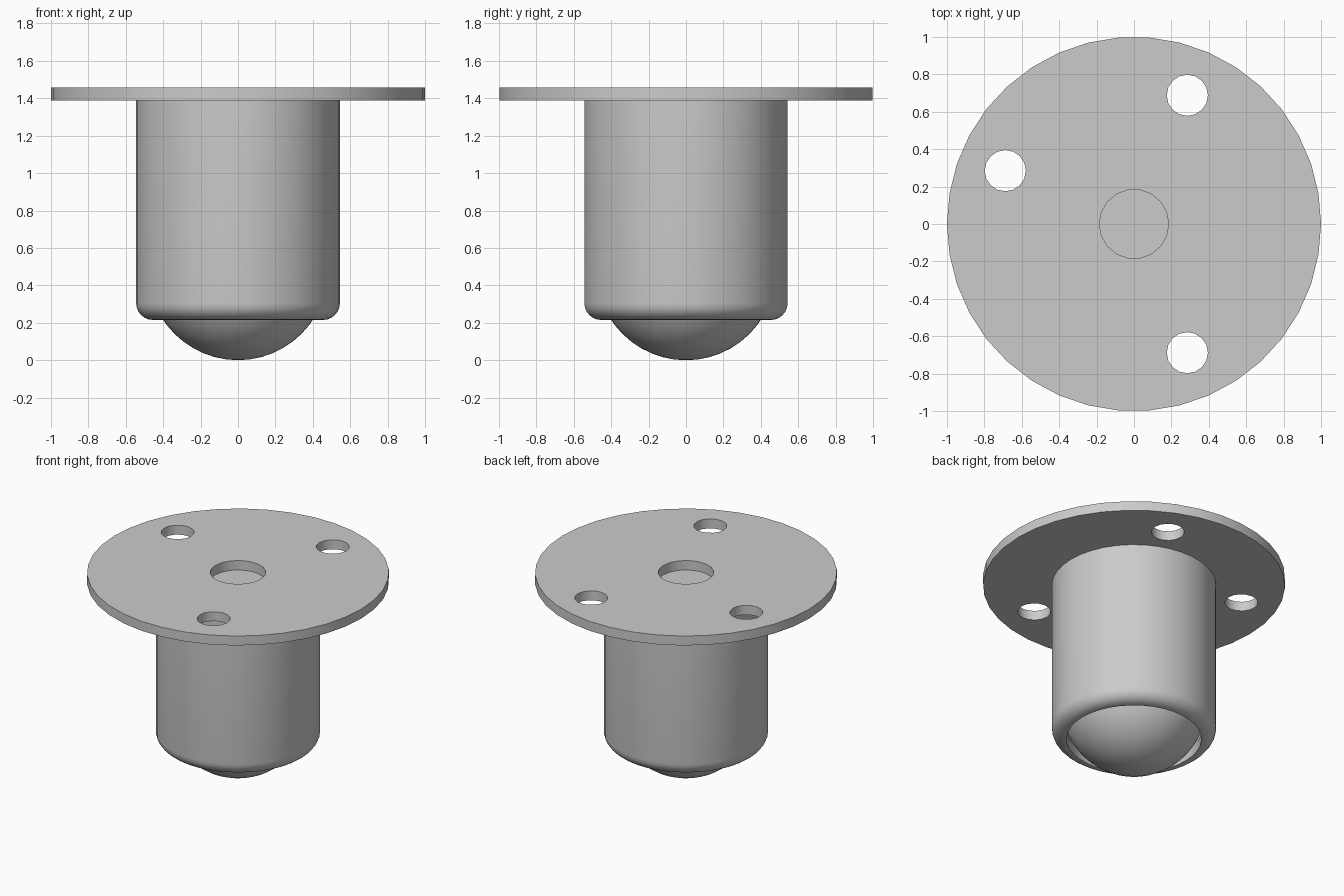
import bpy, bmesh, math
from math import cos, sin, pi, radians

cube = bpy.data.objects.get("Cube")
if cube:
    bpy.data.objects.remove(cube, do_unlink=True)

steel = bpy.data.materials.new("grey steel")
steel.use_nodes = True
colour = (0.6, 0.6, 0.6, 1)
steel.diffuse_color = colour
steel.node_tree.nodes["Principled BSDF"].inputs["Base Color"].default_value = colour

FLANGE_BOTTOM, FLANGE_TOP = 1.388, 1.457
HOUSING_BOTTOM, HOUSING_R = 0.215, 0.545
BALL_R = 0.48


def finish(name, mesh):
    """Link a mesh with smooth sides and sharp edges."""
    obj = bpy.data.objects.new(name, mesh)
    bpy.context.collection.objects.link(obj)
    mesh.materials.clear()
    mesh.materials.append(steel)
    bpy.ops.object.select_all(action="DESELECT")
    obj.select_set(True)
    bpy.context.view_layer.objects.active = obj
    bpy.ops.object.shade_smooth_by_angle(angle=radians(30))
    return obj


def revolve(name, profile, steps):
    """Spin a profile of (radius, height) points about z."""
    bm = bmesh.new()
    verts = [bm.verts.new((r, 0, z)) for r, z in profile]
    edges = [bm.edges.new(pair) for pair in zip(verts, verts[1:])]
    bmesh.ops.spin(bm, geom=verts + edges, axis=(0, 0, 1), cent=(0, 0, 0),
                   angle=2 * pi, steps=steps, use_merge=True)
    bmesh.ops.remove_doubles(bm, verts=bm.verts, dist=0.0005)
    bmesh.ops.recalc_face_normals(bm, faces=bm.faces)
    mesh = bpy.data.meshes.new(name)
    bm.to_mesh(mesh)
    bm.free()
    return finish(name, mesh)


def arc(r, cx, cz, start, end, n):
    """Points along an arc, with angles in degrees."""
    angles = [radians(start + (end - start) * i / n) for i in range(n + 1)]
    return [(cx + r * cos(a), cz + r * sin(a)) for a in angles]


# Mounting flange: a disc with a centre hole and three bolt holes
curve = bpy.data.curves.new("flange_outline", "CURVE")
curve.dimensions = "2D"
curve.fill_mode = "BOTH"
curve.extrude = (FLANGE_TOP - FLANGE_BOTTOM) / 2


def add_circle(cx, cy, r, n):
    spline = curve.splines.new("POLY")
    spline.points.add(n - 1)
    spline.use_cyclic_u = True
    for i, p in enumerate(spline.points):
        a = 2 * pi * i / n
        p.co = (cx + r * cos(a), cy + r * sin(a), 0, 1)


add_circle(0, 0, 1, 38)
add_circle(0, 0, 0.185, 18)
for angle in (67.5, 157.5, -67.5):
    a = radians(angle)
    add_circle(0.745 * cos(a), 0.745 * sin(a), 0.11, 16)

outline = bpy.data.objects.new("flange_outline", curve)
bpy.context.collection.objects.link(outline)
bpy.context.view_layer.update()
plate = bpy.data.meshes.new_from_object(
    outline.evaluated_get(bpy.context.evaluated_depsgraph_get()))
bpy.data.objects.remove(outline, do_unlink=True)
bm = bmesh.new()
bm.from_mesh(plate)
bmesh.ops.remove_doubles(bm, verts=bm.verts, dist=0.0005)
bmesh.ops.recalc_face_normals(bm, faces=bm.faces)
bm.to_mesh(plate)
bm.free()
flange = finish("mounting_flange", plate)
flange.location.z = (FLANGE_TOP + FLANGE_BOTTOM) / 2

# Housing: a cup with a rounded lip and a round socket for the ball
fillet = 0.09
profile = [(0, FLANGE_BOTTOM), (HOUSING_R, FLANGE_BOTTOM)]
profile += arc(fillet, HOUSING_R - fillet, HOUSING_BOTTOM + fillet, 0, -90, 6)
profile += [(0.447, HOUSING_BOTTOM), (0.447, 0.28)]
profile += arc(0.49, 0, BALL_R, -24, 90, 14)
revolve("housing", profile, 38)

# Rolling ball
revolve("ball", arc(BALL_R, 0, BALL_R, -90, 90, 24), 48)
